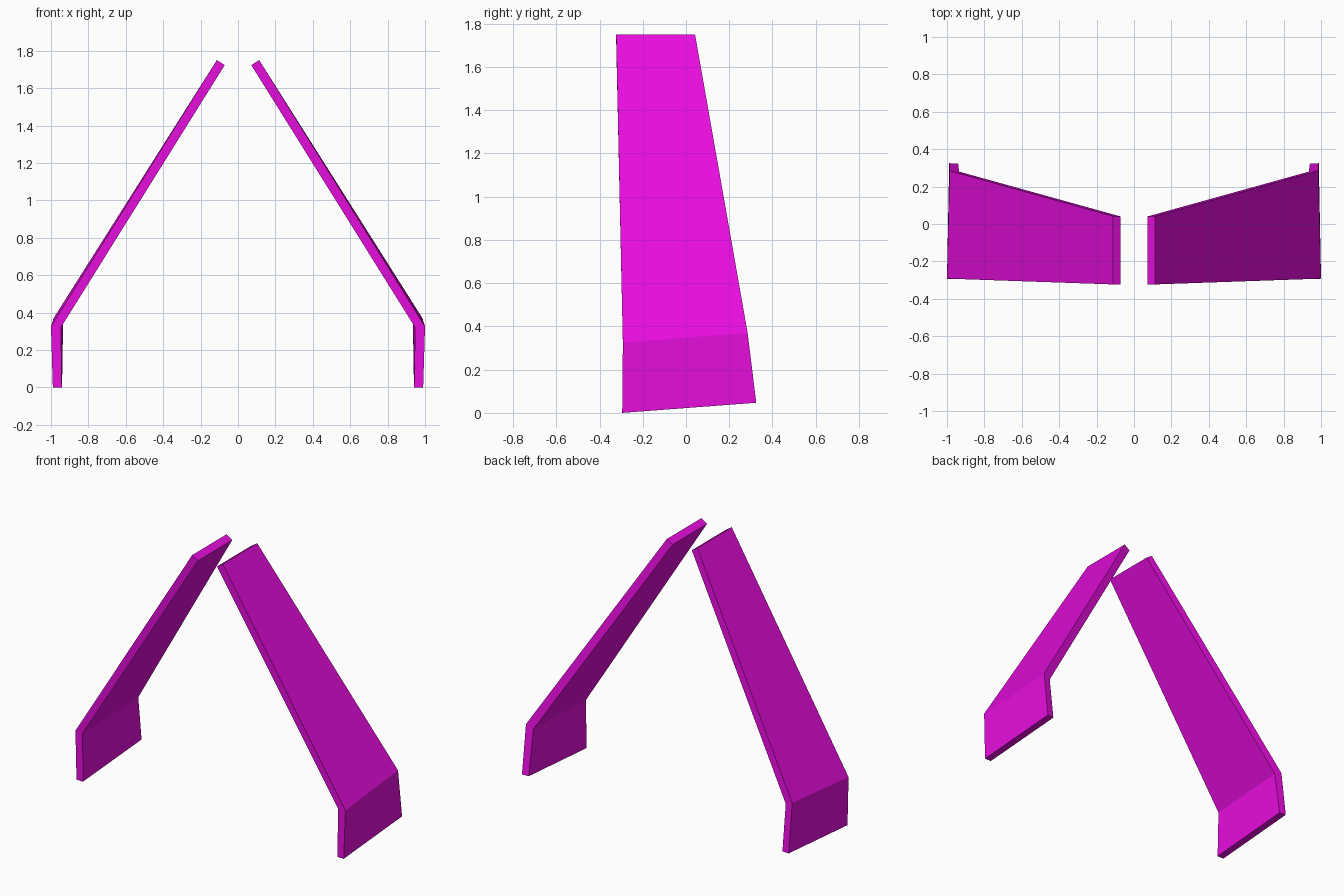
import bpy, bmesh

if "Cube" in bpy.data.objects:
    bpy.data.objects.remove(bpy.data.objects["Cube"])

magenta = bpy.data.materials.new("magenta")
magenta.diffuse_color = (0.8, 0.004, 0.73, 1)
magenta.use_nodes = True
magenta.node_tree.nodes["Principled BSDF"].inputs["Base Color"].default_value = magenta.diffuse_color

# Cross-sections from foot to bend to tip; each is a ring of (x, y, z):
# front outer, front inner, back inner, back outer
RINGS = [
    [(0.99, -0.295, 0.0), (0.942, -0.295, 0.0), (0.94, 0.322, 0.047), (0.988, 0.325, 0.047)],
    [(1.0, -0.292, 0.325), (0.947, -0.292, 0.32), (0.935, 0.28, 0.348), (0.986, 0.285, 0.37)],
    [(0.113, -0.323, 1.75), (0.071, -0.323, 1.723), (0.071, 0.04, 1.723), (0.113, 0.042, 1.75)],
]


def bent_panel(name, side):
    bm = bmesh.new()
    rings = [[bm.verts.new((side * x, y, z)) for x, y, z in ring] for ring in RINGS]
    for low, high in zip(rings, rings[1:]):
        for i in range(4):
            j = (i + 1) % 4
            bm.faces.new((low[i], low[j], high[j], high[i]))
    bm.faces.new(rings[0])
    bm.faces.new(rings[-1])
    bmesh.ops.recalc_face_normals(bm, faces=bm.faces)
    mesh = bpy.data.meshes.new(name)
    bm.to_mesh(mesh)
    bm.free()
    mesh.materials.append(magenta)
    bpy.context.collection.objects.link(bpy.data.objects.new(name, mesh))


# Mirrored pair of leaning panels
bent_panel("right_panel", 1)
bent_panel("left_panel", -1)
